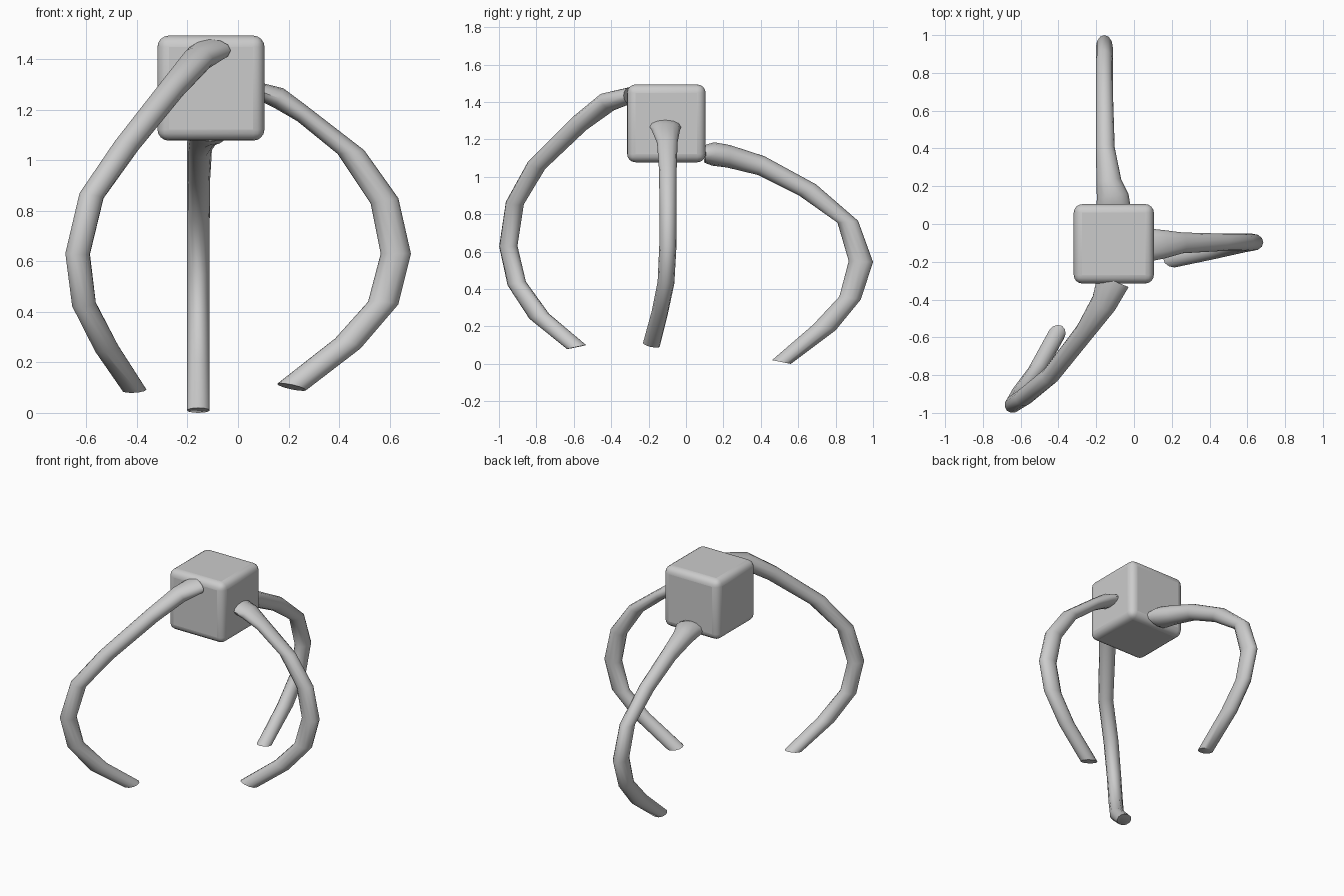
import bpy, bmesh, math
from mathutils import Vector

SIDES = 12


def finish(obj, angle):
    bpy.ops.object.select_all(action='DESELECT')
    obj.select_set(True)
    bpy.context.view_layer.objects.active = obj
    bpy.ops.object.shade_smooth_by_angle(angle=math.radians(angle))


def leg(name, stations):
    """Loft elliptical rings; station = (centre, half vector to outer side, lateral half width)."""
    bm = bmesh.new()
    rings = []
    for i, (c, half, b) in enumerate(stations):
        tangent = stations[min(i + 1, len(stations) - 1)][0] - stations[max(i - 1, 0)][0]
        side = half.cross(tangent).normalized() * b
        rings.append([bm.verts.new(c + half * math.cos(t) + side * math.sin(t))
                      for t in (2 * math.pi * k / SIDES for k in range(SIDES))])
    for r, s in zip(rings, rings[1:]):
        for k in range(SIDES):
            n = (k + 1) % SIDES
            bm.faces.new((r[k], r[n], s[n], s[k]))
    bm.faces.new(rings[0])
    bm.faces.new(rings[-1])
    bmesh.ops.recalc_face_normals(bm, faces=bm.faces)
    mesh = bpy.data.meshes.new(name)
    bm.to_mesh(mesh)
    bm.free()
    obj = bpy.data.objects.new(name, mesh)
    bpy.context.collection.objects.link(obj)
    finish(obj, 50)


def planar(rows, place):
    """Rows: outer reach, outer z, inner reach, inner z, lateral position, lateral half width."""
    out = []
    for r1, z1, r2, z2, lat, b in rows:
        o, i = place(r1, lat, z1), place(r2, lat, z2)
        out.append(((o + i) / 2, (o - i) / 2, b))
    return out


# rounded cube body
bpy.ops.mesh.primitive_cube_add(size=1, location=(-0.107, -0.105, 1.286))
body = bpy.context.object
body.name = "body"
body.scale = (0.424, 0.42, 0.416)
bpy.ops.object.transform_apply(location=False, rotation=False, scale=True)
bev = body.modifiers.new("rounding", 'BEVEL')
bev.width, bev.segments = 0.045, 4
finish(body, 40)

# right leg
right = [
    (0.10, 1.305, 0.09, 1.235, -0.11, 0.085),
    (0.18, 1.285, 0.14, 1.21, -0.107, 0.075),
    (0.28, 1.21, 0.235, 1.155, -0.10, 0.055),
    (0.50, 1.04, 0.395, 1.025, -0.097, 0.047),
    (0.635, 0.85, 0.525, 0.83, -0.096, 0.046),
    (0.685, 0.63, 0.565, 0.63, -0.097, 0.046),
    (0.635, 0.43, 0.515, 0.44, -0.107, 0.045),
    (0.485, 0.255, 0.385, 0.295, -0.14, 0.044),
    (0.27, 0.09, 0.155, 0.115, -0.185, 0.046),
]
leg("right_leg", planar(right, lambda r, l, z: Vector((r, l, z))))

# back leg
back = [
    (0.10, 1.17, 0.10, 1.075, -0.11, 0.09),
    (0.15, 1.185, 0.14, 1.06, -0.113, 0.085),
    (0.235, 1.17, 0.22, 1.05, -0.133, 0.066),
    (0.42, 1.11, 0.385, 1.01, -0.152, 0.05),
    (0.695, 0.96, 0.605, 0.90, -0.156, 0.046),
    (0.92, 0.765, 0.81, 0.755, -0.157, 0.045),
    (1.0, 0.545, 0.87, 0.55, -0.157, 0.045),
    (0.935, 0.345, 0.82, 0.36, -0.157, 0.045),
    (0.80, 0.18, 0.68, 0.21, -0.157, 0.045),
    (0.56, 0.0, 0.46, 0.02, -0.157, 0.045),
]
leg("back_leg", planar(back, lambda r, l, z: Vector((l, r, z))))

# front leg, sweeping diagonally to the left
front = [
    (-0.11, -0.30, 1.435, 0, 0, 0.045, 0.088),
    (-0.16, -0.42, 1.40, -0.02, -0.02, 0.045, 0.07),
    (-0.26, -0.57, 1.285, -0.025, -0.025, 0.036, 0.052),
    (-0.44, -0.80, 1.06, -0.035, -0.035, 0.02, 0.047),
    (-0.58, -0.915, 0.86, -0.036, -0.036, 0.01, 0.047),
    (-0.635, -0.95, 0.63, -0.038, -0.038, 0.0, 0.045),
    (-0.61, -0.905, 0.43, -0.034, -0.040, -0.01, 0.045),
    (-0.52, -0.785, 0.255, -0.030, -0.047, -0.015, 0.045),
    (-0.41, -0.585, 0.09, -0.030, -0.045, -0.01, 0.045),
]
leg("front_leg", [(Vector(s[:3]), Vector(s[3:6]), s[6]) for s in front])
